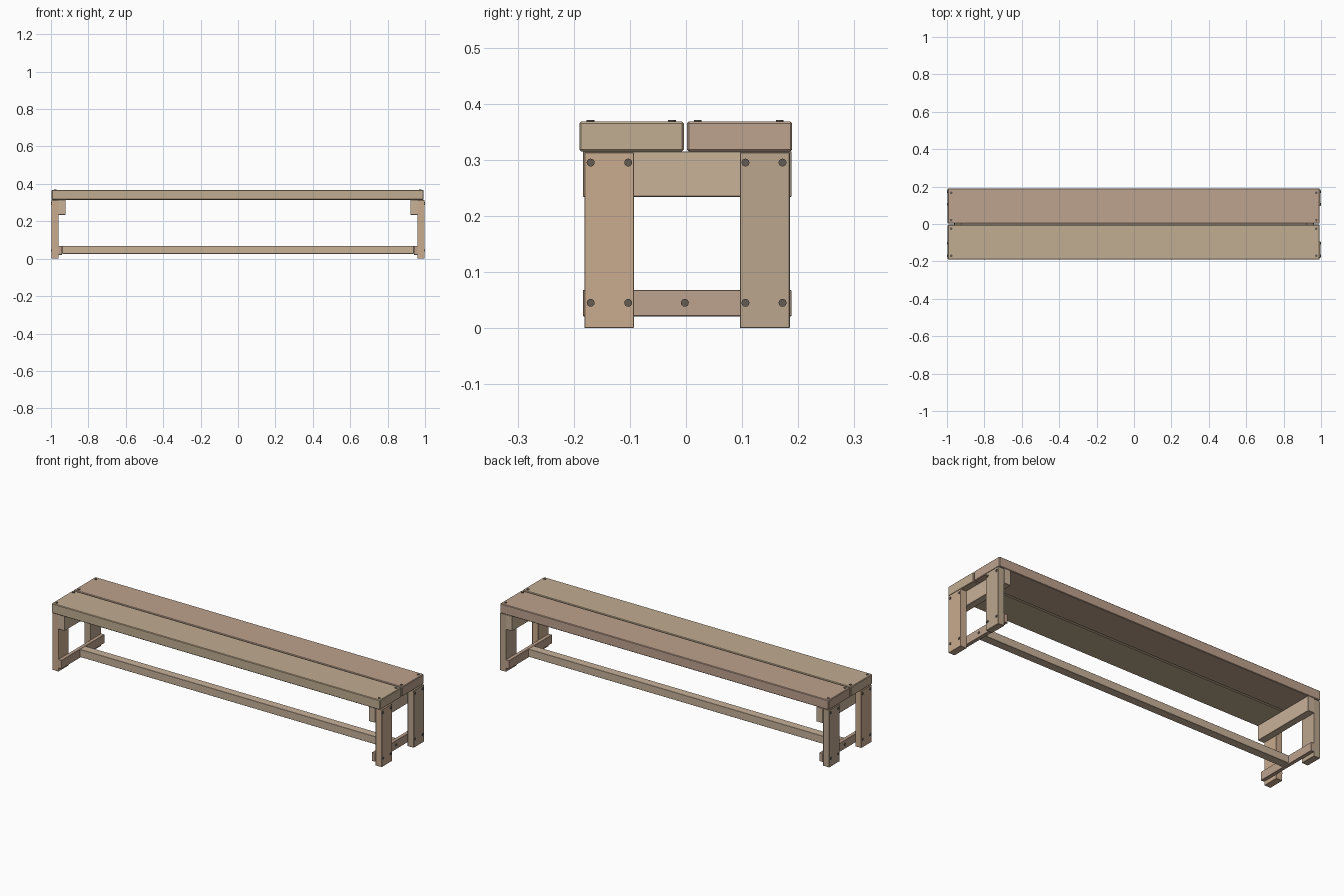
import bpy
import math

if "Cube" in bpy.data.objects:
    bpy.data.objects.remove(bpy.data.objects["Cube"])


def material(name, rgb):
    m = bpy.data.materials.new(name)
    lin = [(c / 255 / 12.92) if c < 10 else ((c / 255 + 0.055) / 1.055) ** 2.4 for c in rgb]
    m.diffuse_color = (*lin, 1)
    m.use_nodes = True
    m.node_tree.nodes["Principled BSDF"].inputs["Base Color"].default_value = m.diffuse_color
    return m


TAN = material("tan_wood", (193, 173, 145))
PINK = material("pink_wood", (189, 162, 142))
WARM = material("warm_wood", (201, 171, 142))
GREY = material("grey_wood", (187, 166, 141))
PALE = material("pale_wood", (200, 178, 153))
BOLT = material("bolt_metal", (100, 92, 84))


def board(name, x, y, z, mat, bevel=0.001):
    """Box between the given (min, max) ranges, with a slight chamfer."""
    r = (sorted(x), sorted(y), sorted(z))
    bpy.ops.mesh.primitive_cube_add(size=1, location=[(a + b) / 2 for a, b in r])
    o = bpy.context.object
    o.name = name
    o.scale = [b - a for a, b in r]
    bpy.ops.object.transform_apply(location=False, rotation=False, scale=True)
    mod = o.modifiers.new("chamfer", 'BEVEL')
    mod.width = bevel
    mod.segments = 1
    o.data.materials.append(mat)
    return o


def bolt(name, loc, along_x):
    """Small flat round head, half sunk into the wood."""
    bpy.ops.mesh.primitive_cylinder_add(
        vertices=16, radius=0.007, depth=0.006, location=loc,
        rotation=(0, math.pi / 2 if along_x else 0, 0))
    o = bpy.context.object
    o.name = name
    o.data.materials.append(BOLT)
    bpy.ops.object.shade_smooth_by_angle()


# Seat planks
board("front_seat_plank", (-0.996, 0.993), (-0.19, -0.004), (0.315, 0.368), TAN, 0.003)
board("back_seat_plank", (-0.996, 0.993), (0.002, 0.189), (0.315, 0.368), PINK, 0.003)

# Seat bolts
for x in (-0.978, 0.975):
    for y in (-0.17, -0.025, 0.021, 0.167):
        bolt("seat_bolt", (x, y, 0.368), False)

# End frames: two legs, top rail, foot rail and their bolts
for s, side in ((-1, "left"), (1, "right")):
    board(side + "_front_leg", (s * 0.96, s * 0.997), (-0.181, -0.093), (0, 0.313), WARM)
    board(side + "_back_leg", (s * 0.96, s * 0.997), (0.096, 0.185), (0, 0.313), GREY)
    board(side + "_top_rail", (s * 0.922, s * 0.96), (-0.184, 0.188), (0.234, 0.315), PALE)
    board(side + "_foot_rail", (s * 0.94, s * 0.96), (-0.184, 0.188), (0.021, 0.068), PINK)
    for y in (-0.17, -0.103, 0.106, 0.172):
        for z in (0.045, 0.295):
            bolt(side + "_leg_bolt", (s * 0.997, y, z), True)
    bolt(side + "_rail_bolt", (s * 0.96, -0.002, 0.045), True)

# Long stretcher between the foot rails
board("stretcher", (-0.94, 0.94), (-0.025, 0.021), (0.026, 0.068), PALE)
